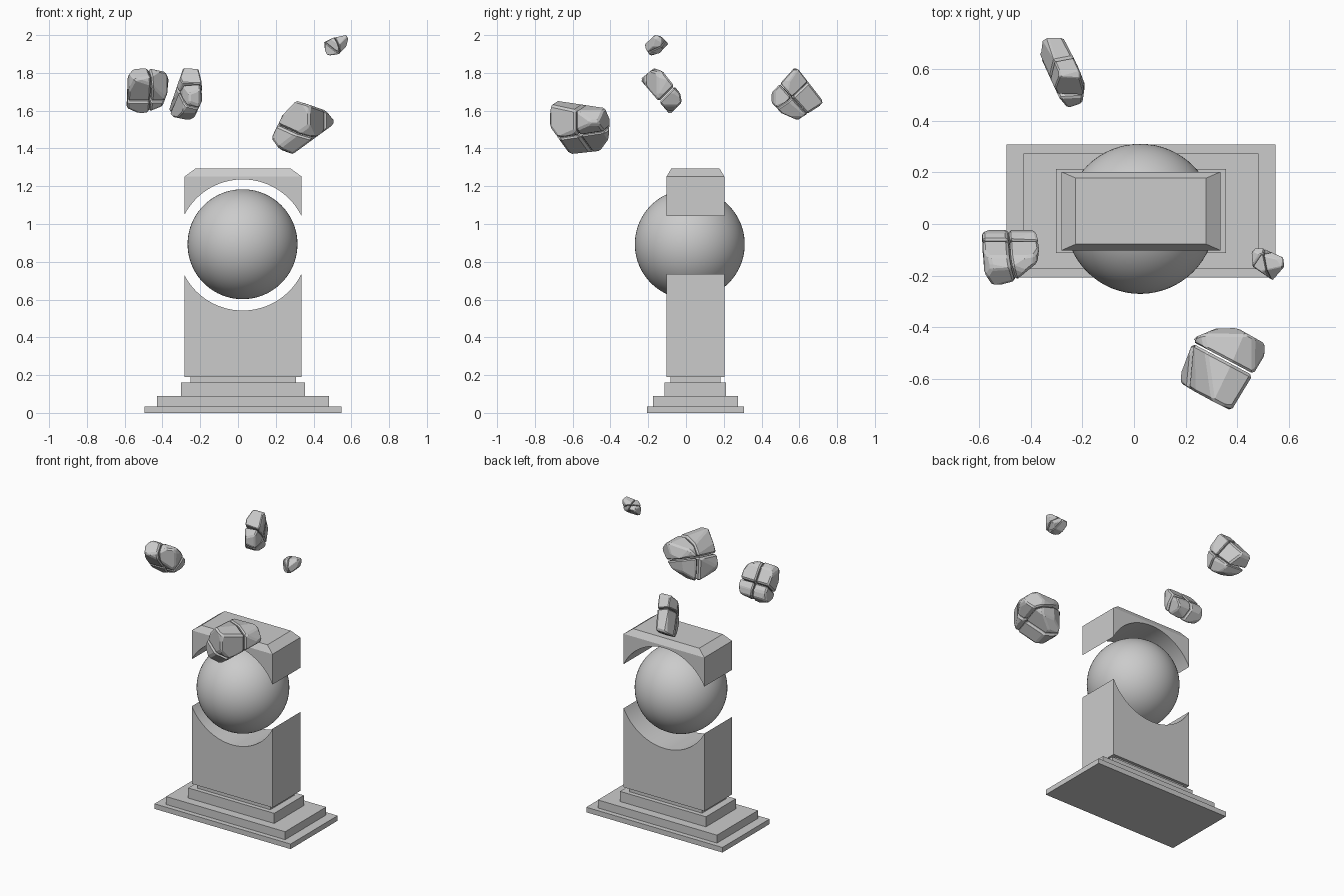
import bpy, bmesh, math
from mathutils import Vector
from mathutils.geometry import convex_hull_2d

if "Cube" in bpy.data.objects:
    bpy.data.objects.remove(bpy.data.objects["Cube"])

CX, CY = 0.027, 0.05           # monument centre
HOLE = (0.0245, 0.889, 0.347)  # x, z, radius of the round opening


def finish(bm, name, smooth=False):
    bmesh.ops.recalc_face_normals(bm, faces=bm.faces[:])
    me = bpy.data.meshes.new(name)
    bm.to_mesh(me)
    bm.free()
    ob = bpy.data.objects.new(name, me)
    bpy.context.collection.objects.link(ob)
    if smooth:
        bpy.ops.object.select_all(action='DESELECT')
        ob.select_set(True)
        bpy.context.view_layer.objects.active = ob
        bpy.ops.object.shade_smooth_by_angle(angle=math.radians(30))
    return ob


def box(name, w, d, z0, z1):
    bm = bmesh.new()
    bmesh.ops.create_cube(bm, size=1)
    for v in bm.verts:
        v.co = (CX + v.co.x * w, CY + v.co.y * d, z0 + (v.co.z + .5) * (z1 - z0))
    return finish(bm, name)


def extrude_profile(points, depth):
    bm = bmesh.new()
    face = bm.faces.new([bm.verts.new((x, CY - depth / 2, z)) for x, z in points])
    ext = bmesh.ops.extrude_face_region(bm, geom=[face], use_keep_orig=True)
    moved = [g for g in ext['geom'] if isinstance(g, bmesh.types.BMVert)]
    bmesh.ops.translate(bm, verts=moved, vec=(0, depth, 0))
    bmesh.ops.recalc_face_normals(bm, faces=bm.faces[:])
    return bm


# Stepped base
for i, (w, d, z0, z1) in enumerate([(1.042, .515, 0, .035), (.912, .448, .035, .09),
                                    (.658, .326, .09, .16), (.558, .266, .16, .19)]):
    box(f"base_step_{i + 1}", w, d, z0, z1)

# Pillar halves with a round opening between them
HW, DEPTH = 0.309, 0.305
hx, hz, r = HOLE


def arc(sign, n=56):
    a0 = math.acos((CX - HW - hx) / r)
    a1 = math.acos((CX + HW - hx) / r)
    angs = [a0 + (a1 - a0) * i / n for i in range(n + 1)]
    return [(hx + r * math.cos(a), hz + sign * r * math.sin(a)) for a in angs]


finish(extrude_profile([(CX + HW, .19), (CX - HW, .19)] + arc(-1), DEPTH),
       "pillar_lower", True)

bm = extrude_profile([(CX + HW, 1.252), (CX - HW, 1.252)] + arc(1), DEPTH)
top = max(bm.faces, key=lambda f: f.normal.z + f.calc_center_median().z)
cap = bmesh.ops.extrude_discrete_faces(bm, faces=[top])['faces'][0]
for v in cap.verts:
    v.co = (CX + (v.co.x - CX) * .253 / HW, CY + (v.co.y - CY) * .128 / (DEPTH / 2), 1.293)
finish(bm, "pillar_upper", True)

# Floating ball
bm = bmesh.new()
bmesh.ops.create_uvsphere(bm, u_segments=64, v_segments=40, radius=.291)
bmesh.ops.translate(bm, verts=bm.verts, vec=(.024, .02, .893))
finish(bm, "ball", True)


# Floating rocks: block carved by three outlines, then split into chunks
def clip(bm, co, no):
    bmesh.ops.bisect_plane(bm, geom=bm.verts[:] + bm.edges[:] + bm.faces[:], dist=1e-5,
                           plane_co=co, plane_no=no, clear_outer=True)
    bmesh.ops.holes_fill(bm, edges=[e for e in bm.edges if e.is_boundary], sides=0)


def outline_planes(points, axes):
    pts = [Vector(p) for p in points]
    pts = [pts[i] for i in convex_hull_2d(pts)]
    mid = sum(pts, Vector((0, 0))) / len(pts)
    for p, q in zip(pts, pts[1:] + pts[:1]):
        n = Vector((q.y - p.y, p.x - q.x)).normalized()
        if n.dot(p - mid) < 0:
            n = -n
        co, no = Vector((0, 0, 0)), Vector((0, 0, 0))
        for k, ax in enumerate(axes):
            co[ax], no[ax] = p[k], n[k]
        yield co, no


def rock(name, front, side, plan, cuts, bevel):
    planes = (list(outline_planes(front, (0, 2))) + list(outline_planes(side, (1, 2)))
              + list(outline_planes(plan, (0, 1))))
    mid = Vector((front[0][0], side[0][0], front[0][1]))
    (c1, n1), (c2, n2) = [(Vector(c), Vector(n).normalized()) for c, n in cuts]
    gap = bevel * .3
    for i, (s1, s2) in enumerate([(1, 1), (1, -1), (-1, 1), (-1, -1)]):
        bm = bmesh.new()
        bmesh.ops.create_cube(bm, size=1.5)
        bmesh.ops.translate(bm, verts=bm.verts, vec=mid)
        for co, no in planes + [(c1 - n1 * s1 * gap, n1 * s1), (c2 - n2 * s2 * gap, n2 * s2)]:
            if bm.verts:
                clip(bm, co, no)
        # Clean tiny edges and rebuild as a convex chunk
        bmesh.ops.remove_doubles(bm, verts=bm.verts[:], dist=bevel * 1.6)
        coords = [v.co.copy() for v in bm.verts]
        bm.free()
        if len(coords) < 4:
            continue
        bm = bmesh.new()
        for c in coords:
            bm.verts.new(c)
        hull = bmesh.ops.convex_hull(bm, input=bm.verts[:])
        loose = {g for g in hull['geom_interior'] + hull['geom_unused']
                 if isinstance(g, bmesh.types.BMVert)}
        bmesh.ops.delete(bm, geom=list(loose), context='VERTS')
        bmesh.ops.dissolve_limit(bm, angle_limit=math.radians(9),
                                 verts=bm.verts[:], edges=bm.edges[:])
        ob = finish(bm, f"{name}_chunk_{i + 1}")
        mod = ob.modifiers.new("bevel", 'BEVEL')
        mod.width, mod.segments = bevel, 1
        mod.limit_method, mod.angle_limit = 'ANGLE', math.radians(25)


rock("left_rock",
     [(-.585, 1.78), (-.555, 1.82), (-.48, 1.825), (-.385, 1.805), (-.367, 1.77),
      (-.375, 1.69), (-.40, 1.625), (-.51, 1.58), (-.59, 1.615)],
     [(-.243, 1.765), (-.17, 1.825), (-.125, 1.81), (-.03, 1.69), (-.022, 1.645),
      (-.085, 1.58)],
     [(-.594, -.035), (-.53, -.012), (-.385, -.018), (-.366, -.085), (-.375, -.15),
      (-.46, -.22), (-.545, -.243), (-.58, -.19)],
     [((-.47, -.13, 1.7), (1, .2, .1)), ((-.47, -.1, 1.69), (0, .7, -.7))], .009)

rock("back_rock",
     [(-.29, 1.825), (-.21, 1.82), (-.193, 1.755), (-.187, 1.66), (-.23, 1.565),
      (-.26, 1.55), (-.36, 1.57), (-.367, 1.6)],
     [(.572, 1.825), (.594, 1.82), (.726, 1.65), (.715, 1.63), (.59, 1.55),
      (.505, 1.587), (.446, 1.65), (.45, 1.69)],
     [(-.366, .71), (-.34, .726), (-.28, .732), (-.218, .615), (-.19, .54),
      (-.2, .47), (-.257, .45), (-.29, .49), (-.366, .655)],
     [((-.27, .56, 1.677), (.05, .75, .66)), ((-.25, .55, 1.68), (.3, -.6, .75))], .009)

rock("front_rock",
     [(.31, 1.655), (.465, 1.6), (.51, 1.545), (.5, 1.523), (.29, 1.37),
      (.22, 1.395), (.177, 1.455), (.235, 1.575)],
     [(-.73, 1.565), (-.705, 1.655), (-.43, 1.614), (-.404, 1.555), (-.41, 1.45),
      (-.456, 1.387), (-.615, 1.37), (-.73, 1.53)],
     [(.176, -.595), (.235, -.44), (.33, -.4), (.4, -.403), (.51, -.465),
      (.512, -.5), (.377, -.724), (.24, -.655), (.18, -.615)],
     [((.33, -.56, 1.5), (.3, -.2, .9)), ((.36, -.53, 1.52), (.45, .85, 0))], .011)

rock("small_rock",
     [(.456, 1.963), (.5, 1.985), (.573, 2.0), (.583, 1.98), (.573, 1.94),
      (.535, 1.9), (.472, 1.89), (.46, 1.925)],
     [(-.224, 1.945), (-.165, 2.0), (-.135, 1.995), (-.092, 1.955), (-.14, 1.905),
      (-.19, 1.89)],
     [(.456, -.11), (.478, -.085), (.578, -.13), (.583, -.165), (.537, -.218),
      (.46, -.165)],
     [((.52, -.16, 1.95), (1, .2, .3)), ((.52, -.155, 1.945), (.3, -.5, .8))], .005)
